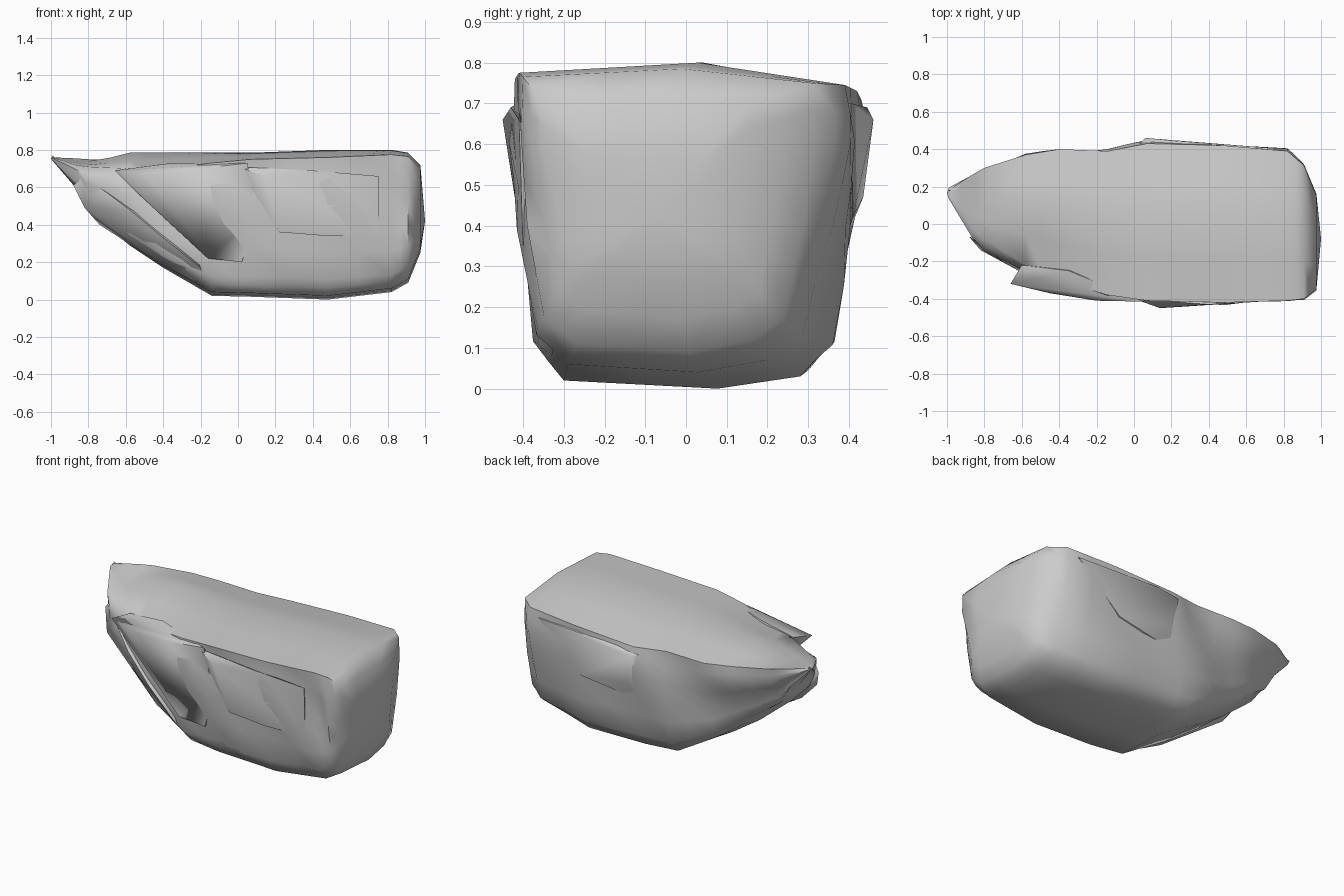
import bpy, bmesh, math
from mathutils import Vector

# Boulder cross-sections along x:
# x, bottom z, bottom y front/back, mid y front/back, mid z, top front y/z, top back y/z
SECTIONS = [
    (-0.99, 0.74, 0.15, 0.18, 0.14, 0.18, 0.75, 0.15, 0.76, 0.18, 0.76),
    (-0.87, 0.60, -0.02, 0.18, -0.06, 0.22, 0.66, -0.02, 0.72, 0.26, 0.755),
    (-0.80, 0.47, -0.06, 0.16, -0.14, 0.23, 0.58, -0.08, 0.71, 0.30, 0.75),
    (-0.58, 0.29, -0.16, 0.22, -0.25, 0.30, 0.50, -0.22, 0.70, 0.37, 0.735),
    (-0.40, 0.17, -0.21, 0.25, -0.31, 0.34, 0.42, -0.30, 0.70, 0.40, 0.72),
    (-0.14, 0.02, -0.27, 0.28, -0.39, 0.39, 0.40, -0.38, 0.73, 0.39, 0.72),
    (0.07, 0.015, -0.30, 0.30, -0.40, 0.41, 0.42, -0.41, 0.75, 0.43, 0.71),
    (0.48, 0.00, -0.30, 0.28, -0.41, 0.40, 0.40, -0.42, 0.76, 0.42, 0.73),
    (0.82, 0.04, -0.29, 0.20, -0.40, 0.36, 0.38, -0.41, 0.775, 0.39, 0.745),
    (0.91, 0.09, -0.27, 0.16, -0.39, 0.29, 0.40, -0.40, 0.765, 0.31, 0.75),
    (0.975, 0.25, -0.22, 0.09, -0.31, 0.14, 0.43, -0.35, 0.70, 0.15, 0.69),
]


def ring(s):
    x, zb, bf, bb, mf, mb, zm, tf, zf, tb, zk = s
    mid = bf + (bb - bf) * 0.65
    ztop = 0.80 if x > 0.2 else 0.785
    if x > 0.9:
        ztop = zf + 0.02
    elif x < -0.6:
        ztop = (zf + zk) / 2
    lo = zb + (zm - zb) * 0.27
    up = zm + (min(zf, zk) - zm) * 0.62
    return [(x, bf, zb + 0.02), (x, mid, zb), (x, bb, zb + 0.03),
            (x, bb + (mb - bb) * 0.6, lo), (x, mb, zm),
            (x, mb + (tb - mb) * 0.6 + 0.015, up), (x, tb, zk),
            (x, tf + (tb - tf) * 0.55, ztop), (x, tf, zf),
            (x, min(mf, tf) - 0.005, up), (x, mf, zm),
            (x, bf + (mf - bf) * 0.65, lo)]


def finish(name, bm):
    bmesh.ops.recalc_face_normals(bm, faces=bm.faces)
    me = bpy.data.meshes.new(name)
    bm.to_mesh(me)
    bm.free()
    ob = bpy.data.objects.new(name, me)
    bpy.context.collection.objects.link(ob)
    bpy.ops.object.select_all(action='DESELECT')
    bpy.context.view_layer.objects.active = ob
    ob.select_set(True)
    bpy.ops.object.shade_smooth_by_angle(angle=math.radians(60))
    return ob


def hull(name, points):
    bm = bmesh.new()
    for p in points:
        bm.verts.new(p)
    res = bmesh.ops.convex_hull(bm, input=bm.verts)
    junk = {g for g in res["geom_interior"] if isinstance(g, bmesh.types.BMVert)}
    bmesh.ops.delete(bm, geom=list(junk), context='VERTS')
    return finish(name, bm)


# Main boulder body, lofted and given diagonal folds on its flanks
bm = bmesh.new()
rings = [[bm.verts.new(p) for p in ring(s)] for s in SECTIONS]
n = len(rings[0])
for a, b in zip(rings, rings[1:]):
    for i in range(n):
        bm.faces.new((a[i], a[(i + 1) % n], b[(i + 1) % n], b[i]))
for r, cx in ((rings[0], -1.0), (rings[-1], 1.0)):
    c = sum((v.co for v in r), Vector()) / n
    tip = bm.verts.new((cx, c.y, c.z if cx < 0 else 0.42))
    for i in range(n):
        bm.faces.new((r[i], r[(i + 1) % n], tip))
bmesh.ops.subdivide_edges(bm, edges=bm.edges, cuts=1, use_grid_fill=True)
for v in bm.verts:
    x, y, z = v.co
    if 0.1 < z < 0.69 and -0.7 < x < 0.88:
        if y < -0.25:
            v.co.y += 0.01 + 0.02 * math.sin(11 * (x + 0.9 * z))
        elif y > 0.25:
            v.co.y -= 0.012 * math.sin(9 * (x - 0.8 * z) + 2)
finish("boulder_body", bm)

# Overhanging front slab with its diagonal left edge
hull("front_slab", [
    (-0.66, -0.32, 0.69), (-0.60, -0.22, 0.70), (-0.45, -0.37, 0.67),
    (-0.20, -0.41, 0.70), (0.05, -0.415, 0.73), (-0.35, -0.25, 0.73),
    (-0.55, -0.31, 0.58), (-0.16, -0.365, 0.22), (0.02, -0.36, 0.20),
    (0.10, -0.39, 0.45), (0.10, -0.2, 0.4), (-0.3, -0.2, 0.4)])

# Sloping ledge under the slab
hull("left_ledge", [
    (-0.88, -0.07, 0.61), (-0.83, -0.10, 0.66), (-0.82, -0.14, 0.49),
    (-0.70, -0.20, 0.57), (-0.58, -0.27, 0.48), (-0.40, -0.32, 0.33),
    (-0.20, -0.35, 0.17), (-0.40, -0.24, 0.18), (-0.14, -0.26, 0.05),
    (-0.74, -0.10, 0.40), (-0.3, -0.1, 0.4), (-0.6, 0.0, 0.6)])

# Jutting shelf on the back
hull("back_shelf", [
    (0.0, 0.40, 0.68), (0.06, 0.46, 0.66), (0.20, 0.445, 0.69),
    (0.75, 0.405, 0.70), (0.10, 0.435, 0.47), (0.45, 0.41, 0.42),
    (0.05, 0.39, 0.36), (0.1, 0.3, 0.71), (0.7, 0.3, 0.72), (0.5, 0.2, 0.4)])

# Bulge on the front
hull("front_bulge", [
    (0.14, -0.45, 0.66), (0.0, -0.40, 0.71), (0.30, -0.42, 0.52),
    (0.48, -0.40, 0.34), (0.22, -0.40, 0.36), (0.40, -0.43, 0.69),
    (0.75, -0.41, 0.66), (0.75, -0.40, 0.35), (0.2, -0.3, 0.5), (0.7, -0.3, 0.5)])
